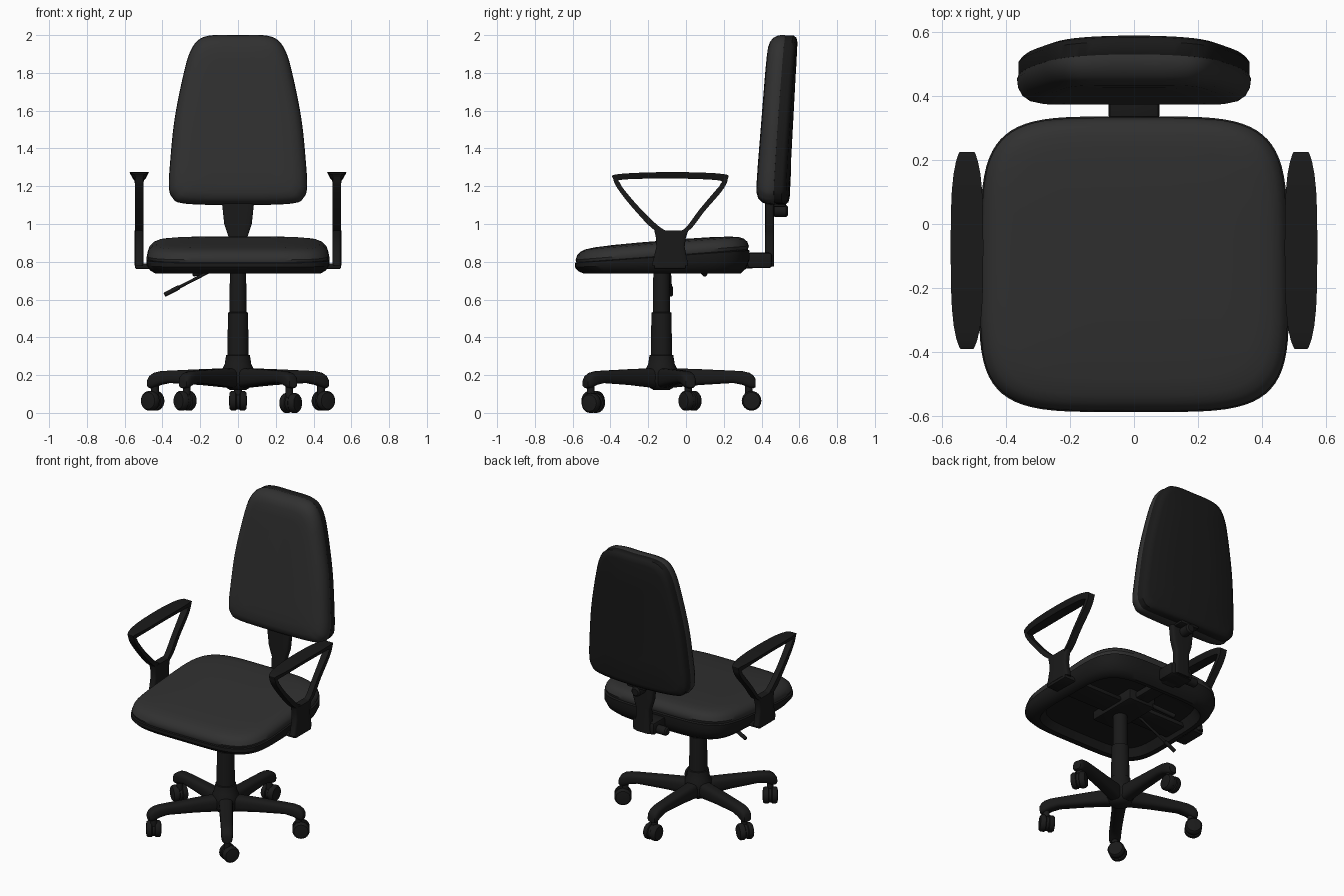
import bpy, bmesh
from math import sin, cos, pi, radians, copysign
from mathutils import Vector, Matrix

if "Cube" in bpy.data.objects:
    bpy.data.objects.remove(bpy.data.objects["Cube"])


def material(name, v):
    m = bpy.data.materials.new(name)
    m.diffuse_color = (v, v, v, 1)
    m.use_nodes = True
    m.node_tree.nodes["Principled BSDF"].inputs["Base Color"].default_value = m.diffuse_color
    return m


FABRIC = material("fabric", 0.03)
PLASTIC = material("plastic", 0.01)


def finish(name, bm, mat, matrix=None, angle=40):
    bmesh.ops.recalc_face_normals(bm, faces=bm.faces)
    me = bpy.data.meshes.new(name)
    if matrix is not None:
        bm.transform(matrix)
        if matrix.determinant() < 0:
            bmesh.ops.reverse_faces(bm, faces=bm.faces)
    bm.to_mesh(me)
    bm.free()
    ob = bpy.data.objects.new(name, me)
    bpy.context.collection.objects.link(ob)
    me.materials.append(mat)
    bpy.ops.object.select_all(action='DESELECT')
    ob.select_set(True)
    bpy.context.view_layer.objects.active = ob
    bpy.ops.object.shade_smooth_by_angle(angle=radians(angle))
    return ob


def loft(name, rings, mat, matrix=None, closed=False, angle=40):
    """Skin a list of point rings; cap the ends unless the loft closes on itself."""
    bm = bmesh.new()
    vs = [[bm.verts.new(p) for p in r] for r in rings]
    n = len(rings[0])
    for k in range(len(vs) if closed else len(vs) - 1):
        a, b = vs[k], vs[(k + 1) % len(vs)]
        for i in range(n):
            j = (i + 1) % n
            bm.faces.new((a[i], a[j], b[j], b[i]))
    if not closed:
        bm.faces.new(vs[0])
        bm.faces.new(vs[-1])
    return finish(name, bm, mat, matrix, angle)


def superellipse(a, b, n, count):
    out = []
    for i in range(count):
        t = 2 * pi * (i + 0.5) / count
        c, s = cos(t), sin(t)
        out.append((a * copysign(abs(c) ** (2 / n), c), b * copysign(abs(s) ** (2 / n), s)))
    return out


def smooth_loop(pts, steps):
    """Closed Catmull-Rom through 2D points."""
    pts = [Vector(p) for p in pts]
    n, out = len(pts), []
    for i in range(n):
        p0, p1, p2, p3 = (pts[(i + k) % n] for k in (-1, 0, 1, 2))
        for s in range(steps):
            t = s / steps
            out.append(0.5 * (2 * p1 + (p2 - p0) * t + (2 * p0 - 5 * p1 + 4 * p2 - p3) * t * t
                              + (3 * p1 - p0 - 3 * p2 + p3) * t ** 3))
    return out


def lathe(name, profile, mat, matrix, seg=28):
    """Turned part from (radius, height) pairs."""
    return loft(name, [[(r * cos(2 * pi * i / seg), r * sin(2 * pi * i / seg), z)
                        for i in range(seg)] for r, z in profile], mat, matrix)


def rod(name, a, b, r, mat=PLASTIC):
    a, b = Vector(a), Vector(b)
    d = b - a
    m = Matrix.Translation(a) @ d.to_track_quat('Z', 'Y').to_matrix().to_4x4()
    L = d.length
    e = min(r * 0.3, L * 0.2)
    return lathe(name, [(r - e, 0), (r, e), (r, L - e), (r - e, L)], mat, m, 16)


def box(name, lo, hi, bevel=0.01):
    lo, hi = Vector(lo), Vector(hi)
    bm = bmesh.new()
    bmesh.ops.create_cube(bm, size=1)
    bm.transform(Matrix.Translation((lo + hi) / 2) @ Matrix.Diagonal((*(hi - lo), 1)))
    bmesh.ops.bevel(bm, geom=bm.edges[:], offset=bevel, segments=2, affect='EDGES', profile=0.5)
    return finish(name, bm, PLASTIC)


# Seat: cushion above, hollow pan below, both tilted up to the rear
def seat_ring(inset, height):
    ring = []
    for x, y in superellipse(0.482 - inset, 0.459 - inset, 4.6, 72):
        y -= 0.126
        x *= 1 - 0.03 * (y + 0.3)
        ring.append((x, y, height(0.808 + 0.08 * (y + 0.585))))
    return ring


loft("seat_cushion", [seat_ring(i, lambda e, d=d: e + d) for i, d in
     [(0.04, -0.03), (0.006, -0.015), (0, 0.002), (0.008, 0.025), (0.025, 0.042),
      (0.05, 0.053), (0.1, 0.06), (0.2, 0.065), (0.33, 0.067)]], FABRIC)
loft("seat_pan", [seat_ring(i, lambda e, t=t: (e - 0.008) * (1 - t) + 0.737 * t) for i, t in
     [(0.02, 0), (-0.004, 0.1), (-0.004, 0.45), (0.015, 0.8), (0.045, 1), (0.07, 1),
      (0.1, 0.4), (0.2, 0.3)]], PLASTIC)

# Backrest: tapered outline, padded front and thin curved rear shell
half = [(0.13, 2.0), (0.205, 1.978), (0.252, 1.915), (0.287, 1.8), (0.336, 1.555), (0.36, 1.32),
        (0.366, 1.2), (0.35, 1.143), (0.285, 1.108)]
outline = smooth_loop([(0, 2.0)] + half + [(0, 1.1)] + [(-x, z) for x, z in reversed(half)], 4)


def back_ring(inset, depth):
    ring = []
    for x, z in outline:
        x *= 1 - inset / 0.33
        z = 1.55 + (z - 1.55) * (1 - inset / 0.45)
        rear = 0.547 + 0.045 * (z - 1.1) / 0.9 - 0.2 * x * x
        front = 0.363 + 0.08 * (z - 1.1)
        ring.append((x, depth(rear, front), z))
    return ring


loft("backrest_cushion", [back_ring(i, lambda r, f, t=t: (r - 0.045) * (1 - t) + f * t) for i, t in
     [(0.03, 0), (0.008, 0.05), (0, 0.25), (0.003, 0.5), (0.015, 0.73), (0.035, 0.88),
      (0.065, 0.96), (0.12, 0.99), (0.22, 1)]], FABRIC)
loft("backrest_shell", [back_ring(i, lambda r, f, d=d: r - d) for i, d in
     [(0.06, 0.05), (0.012, 0.07), (0.004, 0.06), (0.004, 0.02), (0.015, 0.006), (0.04, 0),
      (0.2, 0)]], PLASTIC)

# Back support post, its bracket and knobs
loft("back_post", [[(x, 0.443 + y, z) for x, y in superellipse(w, 0.024, 5, 24)] for z, w in
     [(0.775, 0.055), (0.93, 0.05), (0.96, 0.06), (1.0, 0.073), (1.1, 0.084), (1.16, 0.084)]], PLASTIC)
box("back_post_bracket", (-0.08, 0.325, 0.766), (0.08, 0.455, 0.848), 0.015)
rod("bracket_knob", (-0.07, 0.405, 0.795), (-0.15, 0.405, 0.795), 0.028)
rod("height_knob", (0, 0.46, 1.07), (0, 0.54, 1.07), 0.032)
box("shell_mount", (-0.07, 0.45, 1.09), (0.07, 0.53, 1.2))

# Mechanism under the seat and levers
box("back_bar", (-0.05, -0.15, 0.765), (0.05, 0.36, 0.81))
box("mechanism", (-0.1, -0.27, 0.745), (0.1, 0.08, 0.82))
rod("lift_lever", (-0.06, -0.09, 0.795), (-0.39, -0.08, 0.625), 0.008)
rod("lift_lever_grip", (-0.31, -0.082, 0.666), (-0.39, -0.08, 0.625), 0.012)
rod("tilt_lever", (-0.08, 0.07, 0.765), (-0.24, 0.1, 0.735), 0.014)

# Armrests: tapering closed loop, flared foot and mounting plate
outer = smooth_loop([(-.36, 1.264), (-.384, 1.235), (-.35, 1.17), (-.26, 1.06), (-.17, .97),
                     (-.08, .93), (.015, .965), (.1, 1.07), (.19, 1.175), (.22, 1.235),
                     (.195, 1.265), (-.08, 1.275)], 5)
inner = smooth_loop([(-.335, 1.235), (-.348, 1.215), (-.318, 1.17), (-.235, 1.075), (-.14, .985),
                     (-.08, .96), (-.01, .973), (.07, 1.075), (.15, 1.17), (.182, 1.21),
                     (.165, 1.232), (-.08, 1.241)], 5)


def arm_width(y, z):
    k = max(0, min(1, (z - 1.0) / 0.275))
    return (0.023 + 0.028 * k ** 3) * max(0.2, 1 - (abs(y + 0.08) / 0.33) ** 4) ** 0.5


for side, s in (("left", -1), ("right", 1)):
    flip = Matrix.Translation((s * 0.523, 0, 0)) @ Matrix.Diagonal((s, 1, 1, 1))
    rings = []
    for o, i in zip(outer, inner):
        ring = []
        for a, b in ((0, -1), (0.2, -1.0), (1, -0.8), (1, 0.8), (0.2, 1.0), (0, 1)):
            p = o.lerp(i, a)
            ring.append((b * arm_width(*p), p.x, p.y))
        rings.append(ring)
    loft(side + "_armrest_loop", rings, PLASTIC, flip, closed=True)
    loft(side + "_armrest_foot", [[(x, c + y, z) for x, y in superellipse(0.024, w, 5, 24)]
         for z, c, w in [(0.78, -0.085, 0.097), (0.82, -0.083, 0.088), (0.88, -0.082, 0.075),
                         (0.93, -0.08, 0.08), (0.965, -0.078, 0.09)]], PLASTIC, flip)
    x0, x1 = sorted((s * 0.1, s * 0.545))
    box(side + "_armrest_plate", (x0, -0.17, 0.762), (x1, -0.0, 0.792), 0.008)

# Gas column and hub
BASE = Matrix.Translation((0, -0.13, 0))
lathe("column", [(0.03, 0.24), (0.057, 0.25), (0.053, 0.53), (0.045, 0.535), (0.043, 0.76)], PLASTIC, BASE)
lathe("hub", [(0.04, 0.12), (0.065, 0.135), (0.085, 0.165), (0.082, 0.235), (0.07, 0.26),
              (0.063, 0.305), (0.05, 0.31)], PLASTIC, BASE)

# Five-star base with twin-wheel casters
swivels = [0, 55, 35, -30, -55]
for k in range(5):
    a = radians(90 + 72 * k)
    spin = BASE @ Matrix.Rotation(a, 4, 'Z')
    leg = []
    for r, w, z0, z1 in [(0.03, 0.045, 0.13, 0.238), (0.2, 0.04, 0.147, 0.232), (0.38, 0.037, 0.158, 0.224),
                         (0.43, 0.037, 0.148, 0.221), (0.465, 0.036, 0.133, 0.213),
                         (0.487, 0.033, 0.13, 0.198), (0.498, 0.026, 0.135, 0.18)]:
        leg.append([(r, x, (z0 + z1) / 2 + z)
                    for x, z in superellipse(w, (z1 - z0) / 2, 3, 20)])
    loft(f"base_leg_{k + 1}", leg, PLASTIC, spin)
    pivot = BASE @ Matrix.Translation((0.462 * cos(a), 0.462 * sin(a), -0.012 if k == 3 else 0)) \
        @ Matrix.Rotation(radians(swivels[k]), 4, 'Z')
    lathe(f"caster_stem_{k + 1}", [(0.02, 0.07), (0.02, 0.16)], PLASTIC, pivot, 14)
    axle = pivot @ Matrix.Translation((0, 0.015, 0.064)) @ Matrix.Rotation(pi / 2, 4, 'Y')
    for n, s in (("a", -1), ("b", 1)):
        lathe(f"caster_wheel_{k + 1}{n}", [(0.045, s * 0.007), (0.052, s * 0.012), (0.052, s * 0.034),
              (0.044, s * 0.044), (0.02, s * 0.047)], PLASTIC, axle, 24)
    lathe(f"caster_hood_{k + 1}", [(0.046, -0.009), (0.046, 0.009)], PLASTIC, axle, 24)
